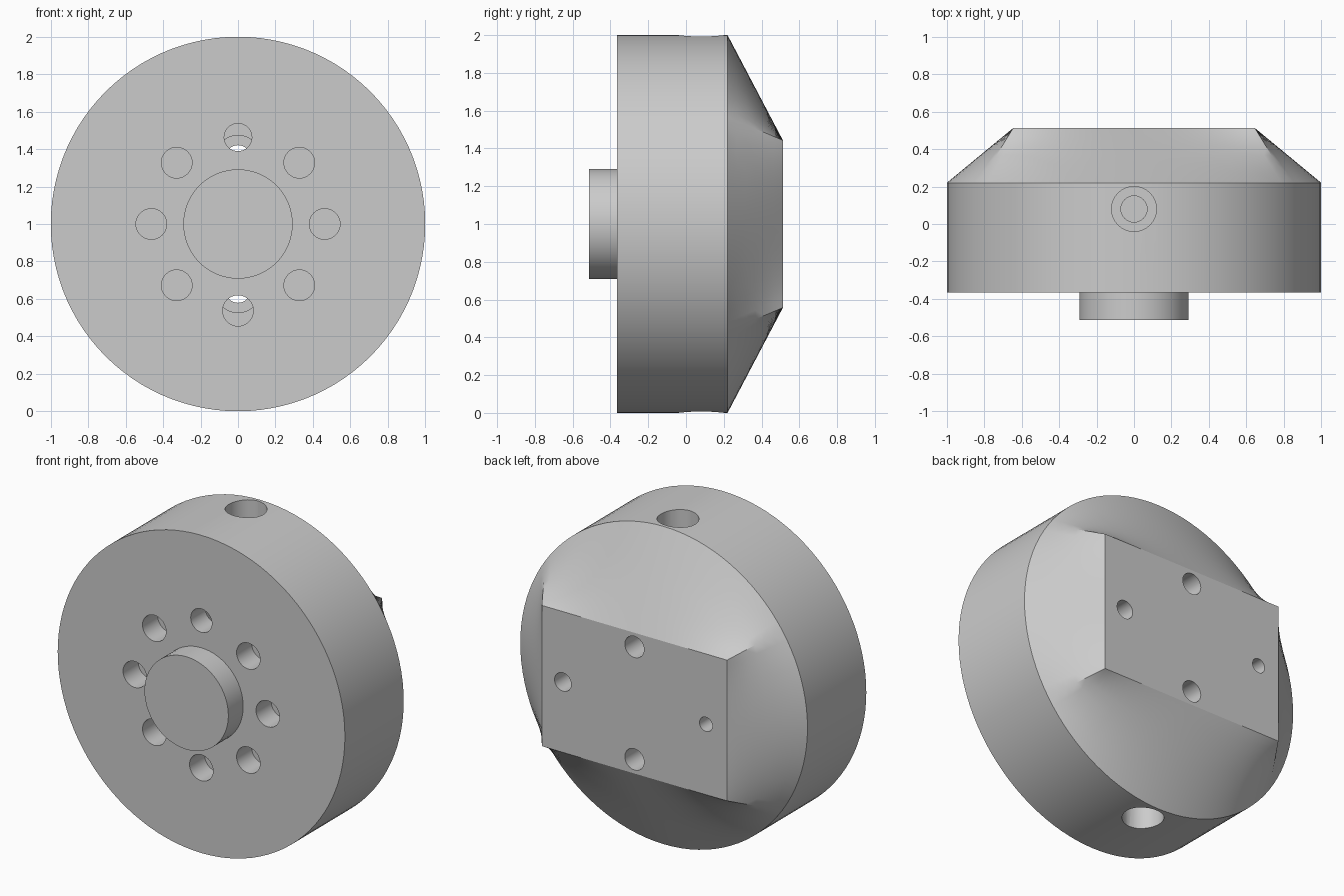
import bpy, bmesh
from math import pi, sin, cos, atan2, radians
from mathutils import Vector

if "Cube" in bpy.data.objects:
    bpy.data.objects.remove(bpy.data.objects["Cube"])

R, CZ = 1.0, 1.0                 # disc radius and centre height
HX, HZ = 0.645, 0.443            # half size of the rectangular back face
Y0, Y1, Y2 = -0.365, 0.22, 0.513  # front face, rim end, back face


def cylinder(name, start, end, r, verts=32):
    a, b = Vector(start), Vector(end)
    bpy.ops.mesh.primitive_cylinder_add(vertices=verts, radius=r,
                                        depth=(b - a).length, location=(a + b) / 2)
    ob = bpy.context.object
    ob.name = name
    ob.rotation_euler = (b - a).to_track_quat('Z', 'Y').to_euler()
    return ob


def cut(body, start, end, r):
    cutter = cylinder("hole_cutter", start, end, r)
    cutter.hide_render = True
    bpy.context.view_layer.objects.active = body
    mod = body.modifiers.new("hole", 'BOOLEAN')
    mod.operation, mod.solver, mod.object = 'DIFFERENCE', 'EXACT', cutter
    bpy.ops.object.modifier_apply(modifier=mod.name)
    bpy.data.objects.remove(cutter)


# Matching outlines: circle points paired with points round the rectangle
a = atan2(HZ, HX)
corners = [(HX, -HZ), (HX, HZ), (-HX, HZ), (-HX, -HZ)]
angles = [-a, a, pi - a, pi + a, 2 * pi - a]
circle, rect = [], []
for i, n in enumerate((20, 32, 20, 32)):
    p, q = Vector(corners[i]), Vector(corners[(i + 1) % 4])
    for k in range(n):
        t = angles[i] + (angles[i + 1] - angles[i]) * k / n
        circle.append(Vector((cos(t), sin(t))) * R)
        rect.append(p.lerp(q, k / n))

# Disc body lofting from the round rim to the rectangular pad
bm = bmesh.new()
levels = [(Y0, 0), (Y1, 0)] + [(Y1 + (Y2 - Y1) * k / 6, k / 6) for k in range(1, 7)]
rings = []
for y, f in levels:
    pts = [c.lerp(r, f) for c, r in zip(circle, rect)]
    rings.append([bm.verts.new((p.x, y, CZ + p.y)) for p in pts])
count = len(circle)
for lo, hi in zip(rings, rings[1:]):
    for i in range(count):
        j = (i + 1) % count
        bm.faces.new((lo[i], lo[j], hi[j], hi[i]))
bm.faces.new(rings[0])
bm.faces.new(rings[-1])
bmesh.ops.triangulate(bm, faces=[f for f in bm.faces if len(f.verts) == 4])
bmesh.ops.recalc_face_normals(bm, faces=bm.faces)
mesh = bpy.data.meshes.new("disc_body")
bm.to_mesh(mesh)
bm.free()
body = bpy.data.objects.new("disc_body", mesh)
bpy.context.collection.objects.link(body)

# Ring of eight blind holes in the front
for k in range(8):
    t = k * pi / 4
    x, z = 0.463 * cos(t), CZ + 0.463 * sin(t)
    cut(body, (x, Y0 - 0.1, z), (x, Y0 + 0.15, z), 0.074 if k == 2 else 0.082)

# Bolt holes with inner head pockets, and stepped radial holes
for s in (1, -1):
    z = CZ + s * 0.354
    cut(body, (0, -0.217, z), (0, -0.07, z), 0.12)
    cut(body, (0, -0.1, z), (0, 0.7, z), 0.067)
    cut(body, (0, 0.08, CZ + s * 1.2), (0, 0.08, CZ + s * 0.7), 0.12)
    cut(body, (0, 0.08, CZ + s * 0.75), (0, 0.08, CZ + s * 0.5), 0.07)

# Locating pin holes in the back pad
for x, r in ((0.498, 0.058), (-0.498, 0.045)):
    cut(body, (x, 0.7, CZ), (x, 0.22, CZ), r)

# Front spigot
boss = cylinder("front_spigot", (0, -0.513, CZ), (0, Y0 + 0.002, CZ), 0.292, 64)

for ob in (body, boss):
    bpy.ops.object.select_all(action='DESELECT')
    ob.select_set(True)
    bpy.context.view_layer.objects.active = ob
    bpy.ops.object.shade_smooth_by_angle(angle=radians(20))
